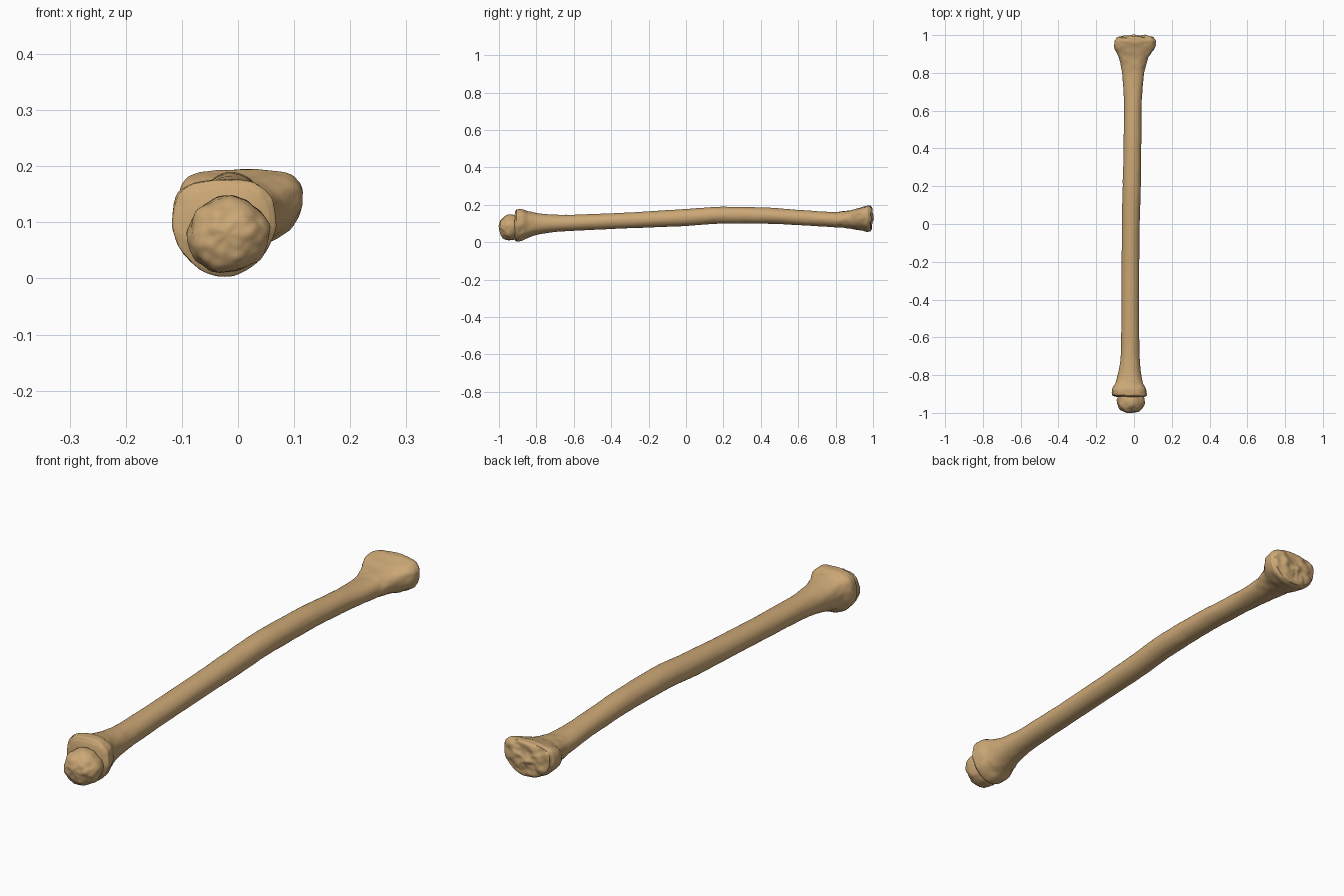
import bpy, bmesh, math
from mathutils import Vector, noise

if "Cube" in bpy.data.objects:
    bpy.data.objects.remove(bpy.data.objects["Cube"])

bone = bpy.data.materials.new("bone_tan")
bone.diffuse_color = (0.60, 0.39, 0.18, 1)
bone.use_nodes = True
bone.node_tree.nodes["Principled BSDF"].inputs["Base Color"].default_value = bone.diffuse_color

SIDES = 64


def spline(stations, steps):
    """Smooth the stations with monotone cubic interpolation along y."""
    def slope(i, k):
        if i in (0, len(stations) - 1):
            return 0.0 if i else (stations[1][k] - stations[0][k]) / (stations[1][0] - stations[0][0])
        a, b, c = stations[i - 1], stations[i], stations[i + 1]
        d0, d1 = (b[k] - a[k]) / (b[0] - a[0]), (c[k] - b[k]) / (c[0] - b[0])
        return 0.0 if d0 * d1 <= 0 else 2 * d0 * d1 / (d0 + d1)
    rows = []
    for i in range(len(stations) - 1):
        a, b = stations[i], stations[i + 1]
        h = b[0] - a[0]
        for s in range(steps):
            t = s / steps
            row = [a[0] + h * t]
            for k in range(1, len(a)):
                row.append(a[k] * (2*t**3 - 3*t**2 + 1) + b[k] * (3*t**2 - 2*t**3)
                           + h * slope(i, k) * (t**3 - 2*t**2 + t)
                           + h * slope(i + 1, k) * (t**3 - t**2))
            rows.append(row)
    rows.append(list(stations[-1]))
    return rows


def ring(x0, x1, z0, z1, square):
    """Egg-shaped section: 'square' flattens the upper half and narrows the lower."""
    cx, rx = (x0 + x1) / 2, (x1 - x0) / 2
    zm = z0 + (z1 - z0) * (0.5 + 0.12 * square)
    pts = []
    for j in range(SIDES):
        a = 2 * math.pi * j / SIDES
        c, s = math.cos(a), math.sin(a)
        e = 2 / (2 + 1.2 * square) if s > 0 else 1.0
        x = cx + rx * math.copysign(abs(c) ** e, c)
        z = zm + ((z1 - zm) if s > 0 else (zm - z0)) * math.copysign(abs(s) ** e, s)
        pts.append((x, z))
    return pts


def loft(name, rows, bump):
    """Skin the rings, close both ends and roughen by bump(y)."""
    bm = bmesh.new()
    loops = []
    for y, x0, x1, z0, z1, sq in rows:
        loops.append([bm.verts.new((x, y, z)) for x, z in ring(x0, x1, z0, z1, sq)])
    for a, b in zip(loops, loops[1:]):
        for j in range(SIDES):
            k = (j + 1) % SIDES
            bm.faces.new((a[j], a[k], b[k], b[j]))
    bm.faces.new(loops[0][::-1])
    bm.faces.new(loops[-1])
    bmesh.ops.recalc_face_normals(bm, faces=bm.faces[:])
    bm.normal_update()
    moves = []
    for v in bm.verts:
        n = noise.noise(v.co * 28) + 0.5 * noise.noise(v.co * 60)
        moves.append(v.normal * n * bump(v.co.y))
    for v, m in zip(bm.verts, moves):
        v.co += m
    me = bpy.data.meshes.new(name)
    bm.to_mesh(me)
    bm.free()
    ob = bpy.data.objects.new(name, me)
    bpy.context.collection.objects.link(ob)
    me.materials.append(bone)
    bpy.context.view_layer.objects.active = ob
    ob.select_set(True)
    bpy.ops.object.shade_smooth_by_angle(angle=math.radians(50))
    ob.select_set(False)


# Shaft with flared ends: y, left, right, bottom, top, squareness
shaft = [
    (-0.915, -0.095, 0.055, 0.012, 0.160, 0.7),
    (-0.905, -0.116, 0.067, 0.003, 0.175, 0.7),
    (-0.880, -0.117, 0.064, 0.008, 0.176, 0.7),
    (-0.840, -0.098, 0.048, 0.026, 0.164, 0.4),
    (-0.780, -0.082, 0.036, 0.043, 0.153, 0.1),
    (-0.680, -0.069, 0.029, 0.056, 0.146, 0.0),
    (-0.400, -0.066, 0.026, 0.070, 0.154, 0.0),
    (0.000, -0.064, 0.030, 0.087, 0.177, 0.0),
    (0.200, -0.060, 0.036, 0.099, 0.189, 0.0),
    (0.400, -0.055, 0.038, 0.099, 0.186, 0.0),
    (0.620, -0.053, 0.040, 0.090, 0.171, 0.0),
    (0.800, -0.063, 0.054, 0.079, 0.161, 0.2),
    (0.880, -0.080, 0.076, 0.072, 0.170, 0.6),
    (0.945, -0.105, 0.114, 0.060, 0.188, 1.0),
    (0.970, -0.103, 0.116, 0.056, 0.194, 1.0),
    (0.986, -0.093, 0.105, 0.058, 0.193, 1.0),
]
rows = spline(shaft, 7)
# Broad, slightly domed far end
y, x0, x1, z0, z1, sq = rows[-1]
cx, cz = (x0 + x1) / 2, (z0 + z1) / 2
for i in range(1, 13):
    f = 1 - i / 12.5
    rows.append([y + 0.011 * math.sqrt(1 - f * f), cx + (x0 - cx) * f, cx + (x1 - cx) * f,
                 cz + (z0 - cz) * f, cz + (z1 - cz) * f, sq])


def shaft_bump(y):
    return 0.008 if y > 0.988 else 0.003 if abs(y) > 0.82 else 0.0012


loft("bone_shaft", rows, shaft_bump)

# Rounded knob on the near end, separated from the flare by a groove
knob = []
for i in range(17):
    a = math.pi / 2 * (i + 0.25) / 16.25
    r = math.sin(a) ** 0.8
    knob.append([-0.945 - 0.054 * math.cos(a),
                 -0.018 - 0.071 * r, -0.018 + 0.071 * r,
                 0.078 - 0.068 * r, 0.078 + 0.066 * r, 0.0])
for y, s in ((-0.93, 0.99), (-0.915, 0.94), (-0.90, 0.85), (-0.89, 0.6)):
    knob.append([y, -0.018 - 0.071 * s, -0.018 + 0.071 * s, 0.078 - 0.068 * s, 0.082 + 0.066 * s, 0.0])
loft("end_knob", knob, lambda y: 0.006)
